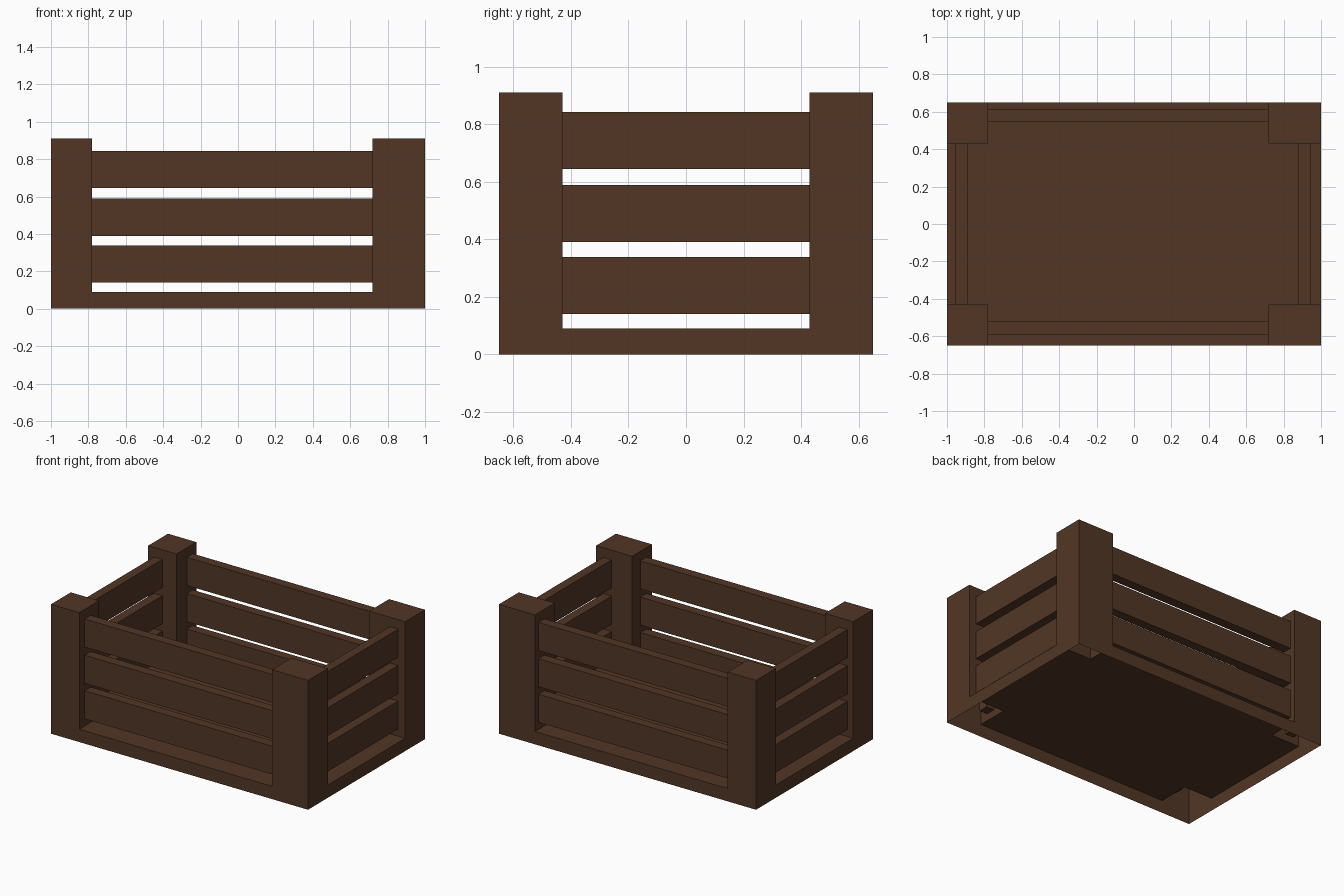
import bpy
import bmesh

if "Cube" in bpy.data.objects:
    bpy.data.objects.remove(bpy.data.objects["Cube"])

# One dark wood colour for the whole crate
wood = bpy.data.materials.new("dark brown wood")
wood.diffuse_color = (0.084, 0.037, 0.0185, 1.0)
wood.use_nodes = True
wood.node_tree.nodes["Principled BSDF"].inputs["Base Color"].default_value = wood.diffuse_color


def finish(name, bm):
    mesh = bpy.data.meshes.new(name)
    bm.to_mesh(mesh)
    bm.free()
    mesh.materials.append(wood)
    obj = bpy.data.objects.new(name, mesh)
    bpy.context.collection.objects.link(obj)
    return obj


def box(name, x0, x1, y0, y1, z0, z1):
    bm = bmesh.new()
    bmesh.ops.create_cube(bm, size=1)
    for v in bm.verts:
        v.co = (x1 if v.co.x > 0 else x0,
                y1 if v.co.y > 0 else y0,
                z1 if v.co.z > 0 else z0)
    return finish(name, bm)


# Frame: hollow shell, open underneath; floor tray with four raised corner posts
XS = (-1.0, -0.78, 0.72, 1.0)
YS = (-0.65, -0.43, 0.43, 0.65)
FLOOR, POST = 0.09, 0.91


def height(i, j):
    if not (0 <= i < 3 and 0 <= j < 3):
        return 0.0
    return POST if i != 1 and j != 1 else FLOOR


bm = bmesh.new()


def quad(*points):
    bm.faces.new([bm.verts.new(p) for p in points])


for i in range(3):
    for j in range(3):
        h = height(i, j)
        x0, x1, y0, y1 = XS[i], XS[i + 1], YS[j], YS[j + 1]
        quad((x0, y0, h), (x1, y0, h), (x1, y1, h), (x0, y1, h))
        # walls down to any lower neighbour, facing outwards
        sides = ((0, -1, (x0, y0), (x1, y0)), (1, 0, (x1, y0), (x1, y1)),
                 (0, 1, (x1, y1), (x0, y1)), (-1, 0, (x0, y1), (x0, y0)))
        for di, dj, a, b in sides:
            low = height(i + di, j + dj)
            if low < h:
                quad((*a, low), (*b, low), (*b, h), (*a, h))
bmesh.ops.remove_doubles(bm, verts=bm.verts[:], dist=0.0001)
finish("crate_frame", bm)

# Slats: three rows on each side, ends tucked into the posts
T = 0.06
for row, (z0, z1) in enumerate(((0.14, 0.338), (0.39, 0.588), (0.645, 0.843)), 1):
    box(f"front_slat_{row}", XS[1] - T, XS[2] + T, -0.59, -0.522, z0, z1)
    box(f"back_slat_{row}", XS[1] - T, XS[2] + T, 0.545, 0.612, z0, z1)
    box(f"left_slat_{row}", -0.955, -0.89, YS[1] - T, YS[2] + T, z0, z1)
    box(f"right_slat_{row}", 0.88, 0.945, YS[1] - T, YS[2] + T, z0, z1)
